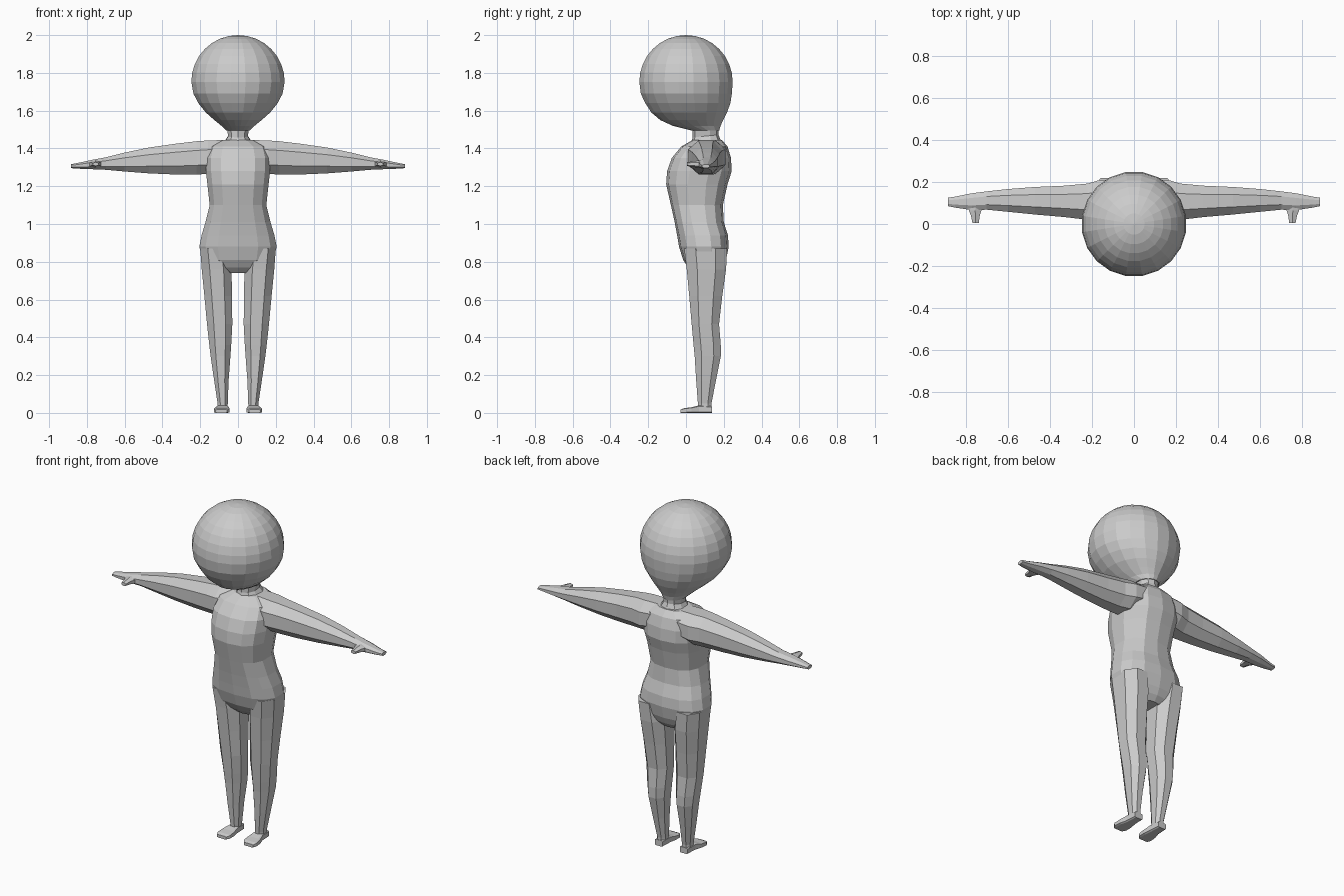
import bpy, bmesh, math
from mathutils import Vector

grey = bpy.data.materials.new("plain_grey")
grey.diffuse_color = (0.6, 0.6, 0.6, 1)


def loft(name, axis, rings, n, power=2.0, side=1, tilt=0.0):
    """Skin rounded rings (position, u0, u1, v0, v1) along an axis and cap both ends."""
    def soft(c):
        return math.copysign(abs(c) ** (2 / power), c)
    angles = [2 * math.pi * (i + 0.5) / n for i in range(n)]
    unit = [(soft(math.cos(t)), soft(math.sin(t))) for t in angles]
    mu, mv = max(p[0] for p in unit), max(p[1] for p in unit)
    bm = bmesh.new()
    loops = []
    for pos, u0, u1, v0, v1 in rings:
        loop = []
        for u, v in unit:
            a = (u0 + u1) / 2 + u / mu * (u1 - u0) / 2
            b = (v0 + v1) / 2 + v / mv * (v1 - v0) / 2
            co = {"x": (pos, a, b), "y": (a, pos, b), "z": (a, b, pos)}[axis]
            co = Vector(co)
            co.z += tilt * (co.y - 0.1)
            co.x *= side
            loop.append(bm.verts.new(co))
        loops.append(loop)
    for r0, r1 in zip(loops, loops[1:]):
        for i in range(n):
            j = (i + 1) % n
            bm.faces.new((r0[i], r0[j], r1[j], r1[i]))
    bm.faces.new(loops[0])
    bm.faces.new(loops[-1])
    bmesh.ops.recalc_face_normals(bm, faces=bm.faces)
    me = bpy.data.meshes.new(name)
    bm.to_mesh(me)
    bm.free()
    me.materials.append(grey)
    ob = bpy.data.objects.new(name, me)
    bpy.context.collection.objects.link(ob)
    return ob


# Head: round on top, drawn back and down into the neck
R, CZ = 0.247, 1.753
head = []
for k in range(9):
    a = math.radians(89.5 - k * 11.19)
    r = R * math.cos(a)
    head.append((CZ + R * math.sin(a), -r, r, -r, r))
head += [
    (1.69, -0.236, 0.236, -0.239, 0.243),
    (1.64, -0.210, 0.210, -0.216, 0.235),
    (1.59, -0.170, 0.170, -0.183, 0.217),
    (1.55, -0.125, 0.125, -0.136, 0.197),
    (1.52, -0.088, 0.088, -0.070, 0.183),
    (1.495, -0.062, 0.062, 0.030, 0.176),
]
loft("head", "z", head, 20)

# Neck
loft("neck", "z", [
    (1.42, -0.09, 0.09, 0.02, 0.19),
    (1.445, -0.065, 0.065, 0.03, 0.18),
    (1.465, -0.052, 0.052, 0.035, 0.172),
    (1.51, -0.058, 0.058, 0.035, 0.174),
], 10, 2.2, tilt=0.1)

# Torso: chest, waist, hips and rounded seat
loft("torso", "z", [
    (0.74, -0.06, 0.06, 0.04, 0.17),
    (0.77, -0.13, 0.13, 0.01, 0.195),
    (0.81, -0.188, 0.188, -0.015, 0.212),
    (0.88, -0.205, 0.205, -0.037, 0.226),
    (0.94, -0.193, 0.193, -0.047, 0.222),
    (1.01, -0.172, 0.172, -0.060, 0.200),
    (1.10, -0.150, 0.150, -0.080, 0.195),
    (1.21, -0.162, 0.162, -0.105, 0.220),
    (1.28, -0.170, 0.170, -0.100, 0.242),
    (1.35, -0.172, 0.172, -0.075, 0.238),
    (1.41, -0.155, 0.155, -0.025, 0.220),
    (1.445, -0.085, 0.085, 0.035, 0.190),
], 14, 2.5)

for label, s in (("left", 1), ("right", -1)):
    # Arm tapering to a flat mitten hand
    loft(label + "_arm", "x", [
        (0.06, 0.02, 0.21, 1.29, 1.445),
        (0.16, 0.01, 0.21, 1.265, 1.442),
        (0.22, 0.02, 0.192, 1.262, 1.438),
        (0.33, 0.033, 0.182, 1.262, 1.425),
        (0.47, 0.045, 0.176, 1.268, 1.405),
        (0.60, 0.058, 0.166, 1.278, 1.378),
        (0.70, 0.068, 0.155, 1.287, 1.353),
        (0.77, 0.066, 0.146, 1.290, 1.340),
        (0.85, 0.078, 0.130, 1.293, 1.323),
        (0.885, 0.085, 0.125, 1.296, 1.316),
    ], 8, 2.2, s)
    # Thumb
    loft(label + "_thumb", "y", [
        (0.10, 0.71, 0.79, 1.296, 1.338),
        (0.065, 0.725, 0.785, 1.297, 1.336),
        (0.04, 0.733, 0.775, 1.302, 1.333),
        (0.005, 0.738, 0.768, 1.307, 1.327),
    ], 6, 2.2, s)
    # Leg from hip to ankle
    loft(label + "_leg", "z", [
        (0.02, 0.056, 0.108, 0.065, 0.135),
        (0.05, 0.054, 0.108, 0.063, 0.135),
        (0.17, 0.050, 0.126, 0.054, 0.158),
        (0.30, 0.040, 0.145, 0.046, 0.184),
        (0.36, 0.036, 0.152, 0.040, 0.184),
        (0.47, 0.030, 0.164, 0.030, 0.175),
        (0.62, 0.032, 0.178, 0.017, 0.192),
        (0.76, 0.034, 0.192, 0.004, 0.212),
        (0.87, 0.050, 0.200, -0.010, 0.218),
    ], 8, 2.3, s)
    # Foot
    loft(label + "_foot", "y", [
        (0.138, 0.056, 0.108, 0.0, 0.035),
        (0.07, 0.052, 0.112, 0.0, 0.040),
        (0.03, 0.046, 0.124, 0.0, 0.030),
        (-0.01, 0.046, 0.127, 0.0, 0.025),
        (-0.028, 0.058, 0.118, 0.0, 0.018),
    ], 8, 6, s)
